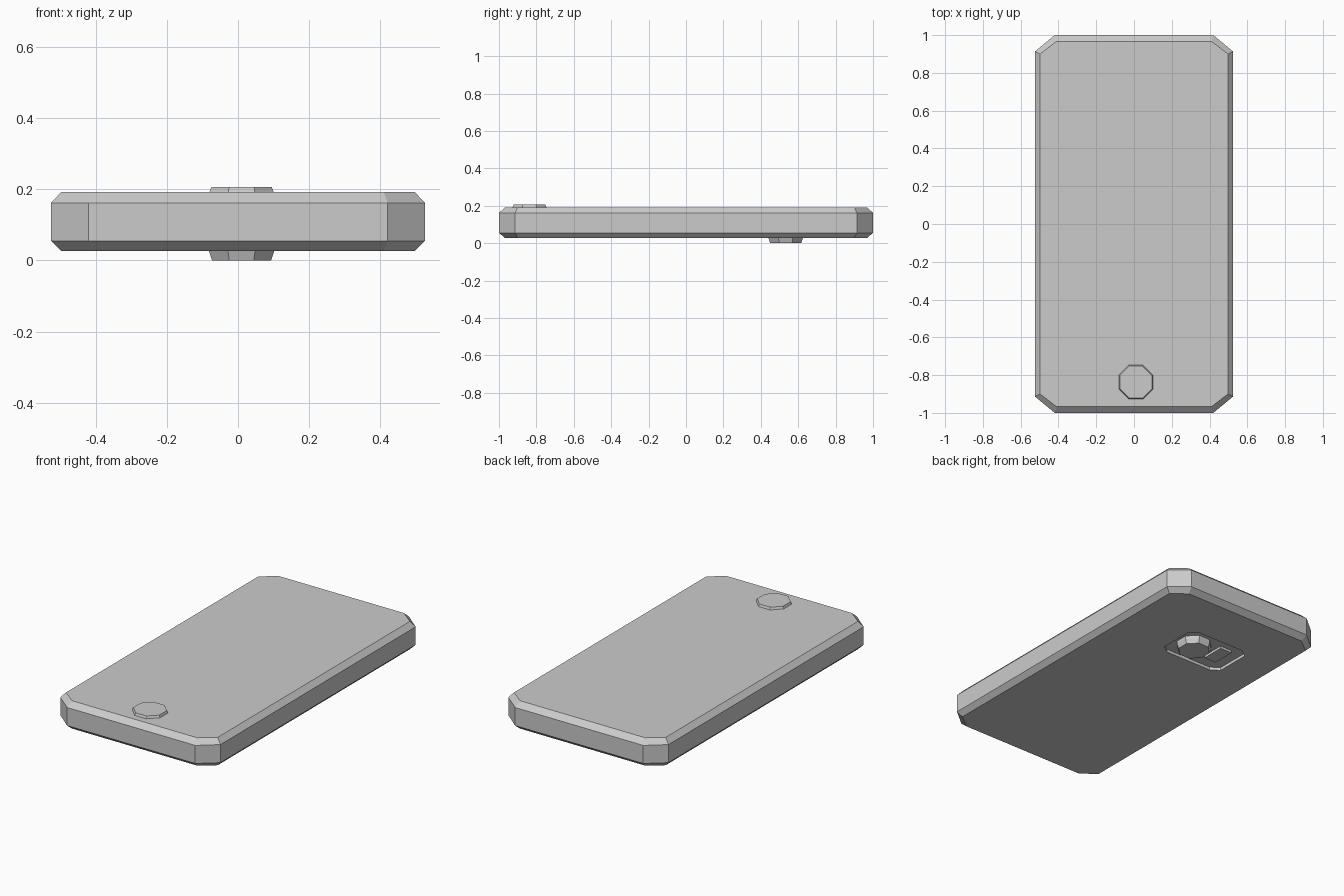
import bpy, bmesh

if "Cube" in bpy.data.objects:
    bpy.data.objects.remove(bpy.data.objects["Cube"])


def cut_rect(cx, cy, hx, hy, ex, ey):
    """Rectangle outline with corners cut back to ex, ey from the centre."""
    pts = [(hx, -ey), (hx, ey), (ex, hy), (-ex, hy),
           (-hx, ey), (-hx, -ey), (-ex, -hy), (ex, -hy)]
    return [(cx + x, cy + y) for x, y in pts]


def loft(name, rings):
    """Closed solid through (outline, z) rings listed bottom to top."""
    bm = bmesh.new()
    loops = [[bm.verts.new((x, y, z)) for x, y in pts] for pts, z in rings]
    for a, b in zip(loops, loops[1:]):
        n = len(a)
        for i in range(n):
            j = (i + 1) % n
            bm.faces.new((a[i], a[j], b[j], b[i]))
    bm.faces.new(loops[0][::-1])
    bm.faces.new(loops[-1])
    bmesh.ops.recalc_face_normals(bm, faces=bm.faces)
    mesh = bpy.data.meshes.new(name)
    bm.to_mesh(mesh)
    bm.free()
    obj = bpy.data.objects.new(name, mesh)
    bpy.context.collection.objects.link(obj)
    return obj


def octagon(cx, cy, r):
    return cut_rect(cx, cy, r, r, r * 0.414, r * 0.414)


# Body: slab with cut corners and chamfered rims
outer = cut_rect(0, 0, 0.525, 1.0, 0.42, 0.913)
inner = cut_rect(0, 0, 0.497, 0.967, 0.41, 0.90)
body = loft("phone_body", [(inner, 0.027), (outer, 0.055), (outer, 0.162), (inner, 0.192)])

# Shallow camera recess in the back
recess = cut_rect(-0.07, 0.53, 0.205, 0.14, 0.155, 0.105)
cutter = loft("recess_cutter", [(recess, -0.02), (recess, 0.045)])
cutter.hide_render = True
mod = body.modifiers.new("recess", 'BOOLEAN')
mod.operation = 'DIFFERENCE'
mod.solver = 'EXACT'
mod.object = cutter
bpy.context.view_layer.objects.active = body
bpy.ops.object.modifier_apply(modifier=mod.name)
bpy.data.objects.remove(cutter)

# Home button on the screen side
loft("home_button", [(octagon(0.01, -0.837, 0.091), 0.19),
                     (octagon(0.01, -0.837, 0.085), 0.206)])

# Camera lens rising out of the recess
loft("camera_lens", [(octagon(0.01, 0.533, 0.092), 0.046),
                     (octagon(0.01, 0.533, 0.092), 0.027),
                     (octagon(0.01, 0.533, 0.083), 0.0)][::-1])

# Flash block beside the lens, level with the back
flash = [(-0.20, 0.47), (-0.12, 0.47), (-0.12, 0.61), (-0.20, 0.61)]
loft("flash", [(flash, 0.03), (flash, 0.046)])
